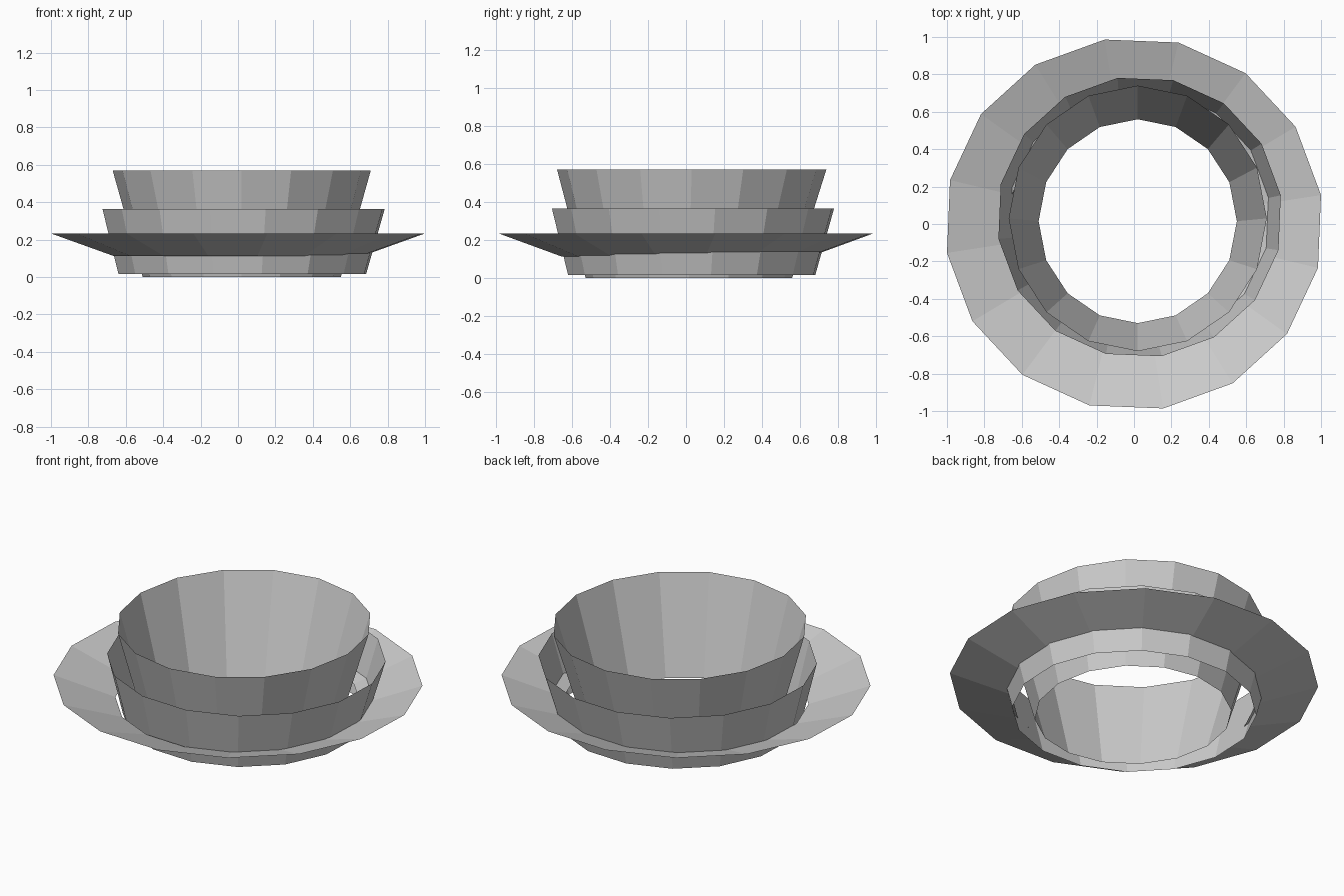
import bpy
import bmesh
import math

if "Cube" in bpy.data.objects:
    bpy.data.objects.remove(bpy.data.objects["Cube"])

SIDES = 16

grey = bpy.data.materials.new("plain grey")
grey.diffuse_color = (0.6, 0.6, 0.6, 1.0)
grey.use_nodes = True
grey.node_tree.nodes["Principled BSDF"].inputs["Base Color"].default_value = grey.diffuse_color


def ring(bm, cx, cy, z, rx, ry, turn):
    """One horizontal loop of vertices."""
    verts = []
    for i in range(SIDES):
        a = math.radians(turn) + math.tau * i / SIDES
        verts.append(bm.verts.new((cx + rx * math.cos(a), cy + ry * math.sin(a), z)))
    return verts


def flared_band(name, turn, lower, upper):
    """Open, single-walled flared band between two loops (cx, cy, z, rx, ry)."""
    bm = bmesh.new()
    low = ring(bm, *lower, turn)
    top = ring(bm, *upper, turn)
    for i in range(SIDES):
        j = (i + 1) % SIDES
        bm.faces.new((low[i], low[j], top[j], top[i]))
    mesh = bpy.data.meshes.new(name)
    bm.to_mesh(mesh)
    bm.free()
    mesh.materials.append(grey)
    obj = bpy.data.objects.new(name, mesh)
    bpy.context.collection.objects.link(obj)
    return obj


# Tall inner wall, open at top and bottom
flared_band("inner_wall", 0.0,
            (0.02, 0.015, 0.0, 0.53, 0.545), (0.02, 0.03, 0.57, 0.69, 0.71))

# Shorter collar around it
flared_band("middle_collar", 8.9,
            (0.023, 0.03, 0.015, 0.67, 0.66), (0.03, 0.037, 0.365, 0.764, 0.753))

# Wide shallow brim
flared_band("outer_brim", 8.9,
            (0.0, 0.0, 0.112, 0.672, 0.664), (0.0, 0.0, 0.233, 1.012, 0.998))
